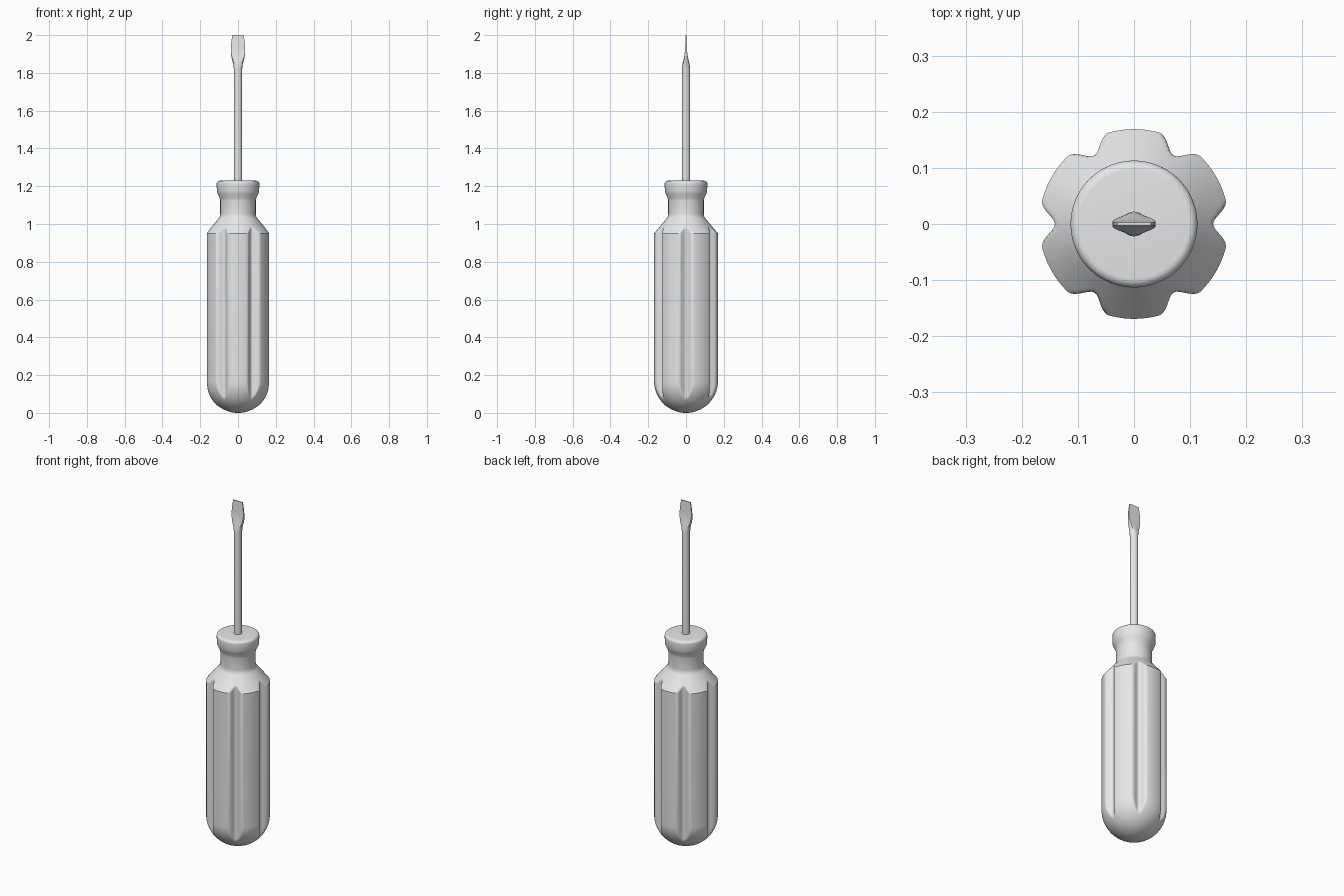
import bpy, bmesh
from math import sin, cos, pi, radians

cube = bpy.data.objects.get("Cube")
if cube:
    bpy.data.objects.remove(cube, do_unlink=True)

grey = bpy.data.materials.new("light grey")
grey.use_nodes = True
colour = (0.8, 0.8, 0.8, 1)
grey.diffuse_color = colour
grey.node_tree.nodes["Principled BSDF"].inputs["Base Color"].default_value = colour


def loft(name, rings, sharp):
    """Join closed rings of points into a capped, smooth-shaded object."""
    bm = bmesh.new()
    loops = [[bm.verts.new(p) for p in ring] for ring in rings]
    n = len(loops[0])
    for low, high in zip(loops, loops[1:]):
        for i in range(n):
            j = (i + 1) % n
            bm.faces.new((low[i], low[j], high[j], high[i]))
    bm.faces.new(loops[0][::-1])
    bm.faces.new(loops[-1])
    bmesh.ops.recalc_face_normals(bm, faces=bm.faces)
    mesh = bpy.data.meshes.new(name)
    bm.to_mesh(mesh)
    bm.free()
    mesh.materials.append(grey)
    obj = bpy.data.objects.new(name, mesh)
    bpy.context.collection.objects.link(obj)
    bpy.ops.object.select_all(action='DESELECT')
    obj.select_set(True)
    bpy.context.view_layer.objects.active = obj
    bpy.ops.object.shade_smooth_by_angle(angle=radians(sharp))
    return obj


# Handle: round profile limited by six lengthwise finger grooves
RADIUS, DEPTH, HALF_GROOVE, DOME = 0.169, 0.028, 0.043, 0.168
SHOULDER, NECK_Z, NECK_R = 0.95, 1.04, 0.094


def groove_limit(angle):
    off = abs((angle + pi / 6) % (pi / 3) - pi / 6) * RADIUS
    if off > HALF_GROOVE:
        return RADIUS
    return RADIUS - DEPTH * (0.5 + 0.5 * cos(pi * off / HALF_GROOVE))


profile = []
for k in range(25):                      # rounded butt
    a = pi / 2 * max(k, 0.2) / 24
    profile.append((RADIUS * sin(a), DOME * (1 - cos(a))))
for k in range(13):                      # sloping shoulder
    t = k / 13
    profile.append((RADIUS + (NECK_R - RADIUS) * t,
                    SHOULDER + (NECK_Z - SHOULDER) * t))
profile += [(0.095, 1.043), (NECK_R, 1.055), (NECK_R, 1.125),   # neck
            (0.096, 1.135), (0.107, 1.158), (0.112, 1.172)]     # collar flare
for k in range(7):                       # rounded collar rim
    a = pi / 2 * k / 6
    profile.append((0.097 + 0.016 * cos(a), 1.213 + 0.016 * sin(a)))

STEPS = 180
angles = [2 * pi * i / STEPS for i in range(STEPS)]
rings = []
for r, z in profile:
    radii = [min(r, groove_limit(a)) for a in angles]
    rings.append([(q * cos(a), q * sin(a), z) for q, a in zip(radii, angles)])
loft("handle", rings, 32)

# Shaft and flat blade: round section that blends into a thin rectangle
SIDES = 32
sections = [  # height, half width, half thickness, squareness
    (1.20, 0.022, 0.022, 0), (1.82, 0.022, 0.022, 0),
    (1.84, 0.024, 0.020, 0.15), (1.86, 0.029, 0.0155, 0.4),
    (1.88, 0.034, 0.011, 0.7), (1.90, 0.037, 0.0075, 0.9),
    (1.92, 0.038, 0.005, 1), (1.95, 0.037, 0.004, 1),
    (1.975, 0.034, 0.003, 1), (2.0, 0.030, 0.0025, 1)]
rings = []
for z, w, d, square in sections:
    ring = []
    for i in range(SIDES):
        c, s = cos(2 * pi * i / SIDES), sin(2 * pi * i / SIDES)
        grow = 1 - square + square / max(abs(c), abs(s))
        ring.append((w * c * grow, d * s * grow, z))
    rings.append(ring)
loft("shaft_and_blade", rings, 40)
